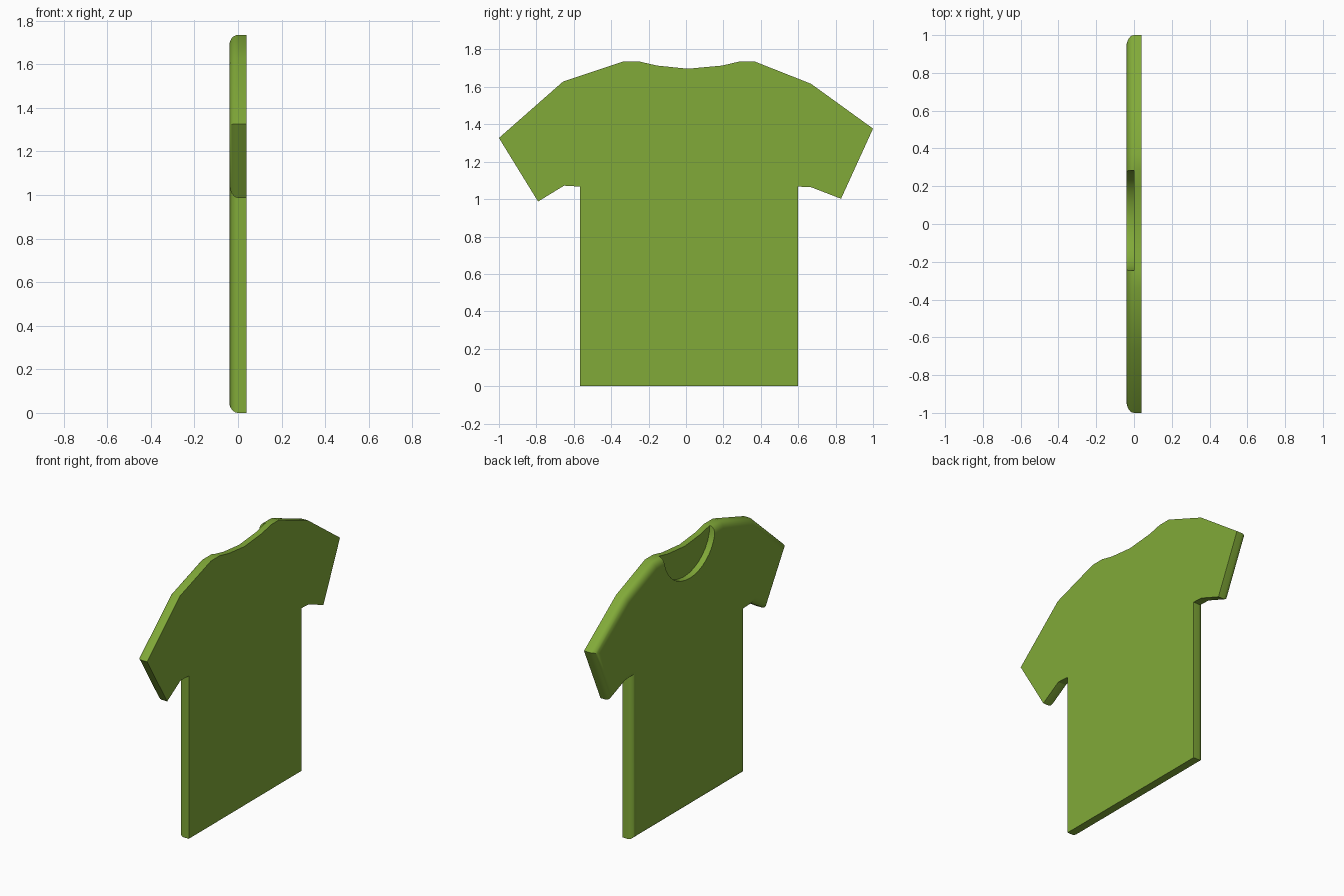
import bpy, bmesh
from math import sin, cos, asin, pi
from mathutils import Vector

if "Cube" in bpy.data.objects:
    bpy.data.objects.remove(bpy.data.objects["Cube"])

# Silhouette in (y, z), clockwise from the right neck point to the left neck point
OUTER = [Vector(p) for p in [
    (.283, 1.735), (.369, 1.735), (.668, 1.617), (1, 1.377), (.829, 1.002),
    (.668, 1.064), (.599, 1.067), (.599, 0), (-.567, 0), (-.567, 1.067),
    (-.652, 1.072), (-.791, .987), (-1, 1.327), (-.658, 1.628),
    (-.337, 1.735), (-.246, 1.735)]]
BACK_NECK = [Vector(p) for p in [(-.155, 1.714), (.01, 1.697), (.193, 1.714)]]
HALF, ROUND = .04, .05          # half thickness, edge rounding width
NECK_Y, NECK_W, NECK_H, TOP = .0185, .2645, .235, 1.735
N = 16                          # scoop segments
STEPS = 6                       # rounding segments


def scoop(drop):
    """Front neckline from left to right, starting a little below the top."""
    t0 = asin(drop / NECK_H)
    ts = [t0 + (pi - 2 * t0) * i / N for i in range(N + 1)]
    return [Vector((NECK_Y - NECK_W * cos(t), TOP - NECK_H * sin(t))) for t in ts]


def inset(d):
    """Silhouette moved inwards by d with mitred corners."""
    pts = []
    for i in range(1, len(OUTER) - 1):
        a = (OUTER[i] - OUTER[i - 1]).normalized()
        b = (OUTER[i + 1] - OUTER[i]).normalized()
        na, nb = Vector((a.y, -a.x)), Vector((b.y, -b.x))
        pts.append(OUTER[i] + (na + nb) * (d / (1 + na.dot(nb))))
    s = scoop(d)
    return [s[-1]] + pts + s[:-1]


bm = bmesh.new()


def ring(pts, x):
    return [bm.verts.new((x, p.x, p.y)) for p in pts]


def bridge(r1, r2):
    n = len(r1)
    for i in range(n):
        j = (i + 1) % n
        bm.faces.new((r1[i], r1[j], r2[j], r2[i]))


# Back half with a shallow neckline
back = ring(OUTER + BACK_NECK, HALF)
mid = ring(OUTER + BACK_NECK, 0)
bm.faces.new(back)
bridge(back, mid)

# Inner face of the back showing through the neck opening
n = len(OUTER)
scoop_mid = ring(scoop(0)[1:-1], 0)
bm.faces.new([mid[n - 1]] + mid[n:] + [mid[0]] + scoop_mid[::-1])

# Front half with a scooped neckline and rounded rim
prev = mid[:n] + scoop_mid
for k in range(1, STEPS + 1):
    a = pi / 2 * k / STEPS
    cur = ring(inset(ROUND * (1 - cos(a))), -HALF * sin(a))
    bridge(prev, cur)
    prev = cur
bm.faces.new(prev)

bmesh.ops.recalc_face_normals(bm, faces=bm.faces)
mesh = bpy.data.meshes.new("shirt")
bm.to_mesh(mesh)
bm.free()
shirt = bpy.data.objects.new("shirt", mesh)
bpy.context.collection.objects.link(shirt)

# Green cloth
mat = bpy.data.materials.new("green")
mat.diffuse_color = (.22, .40, .04, 1)
mat.use_nodes = True
mat.node_tree.nodes["Principled BSDF"].inputs["Base Color"].default_value = mat.diffuse_color
mesh.materials.append(mat)

bpy.context.view_layer.objects.active = shirt
shirt.select_set(True)
bpy.ops.object.shade_smooth_by_angle(angle=pi / 6)
